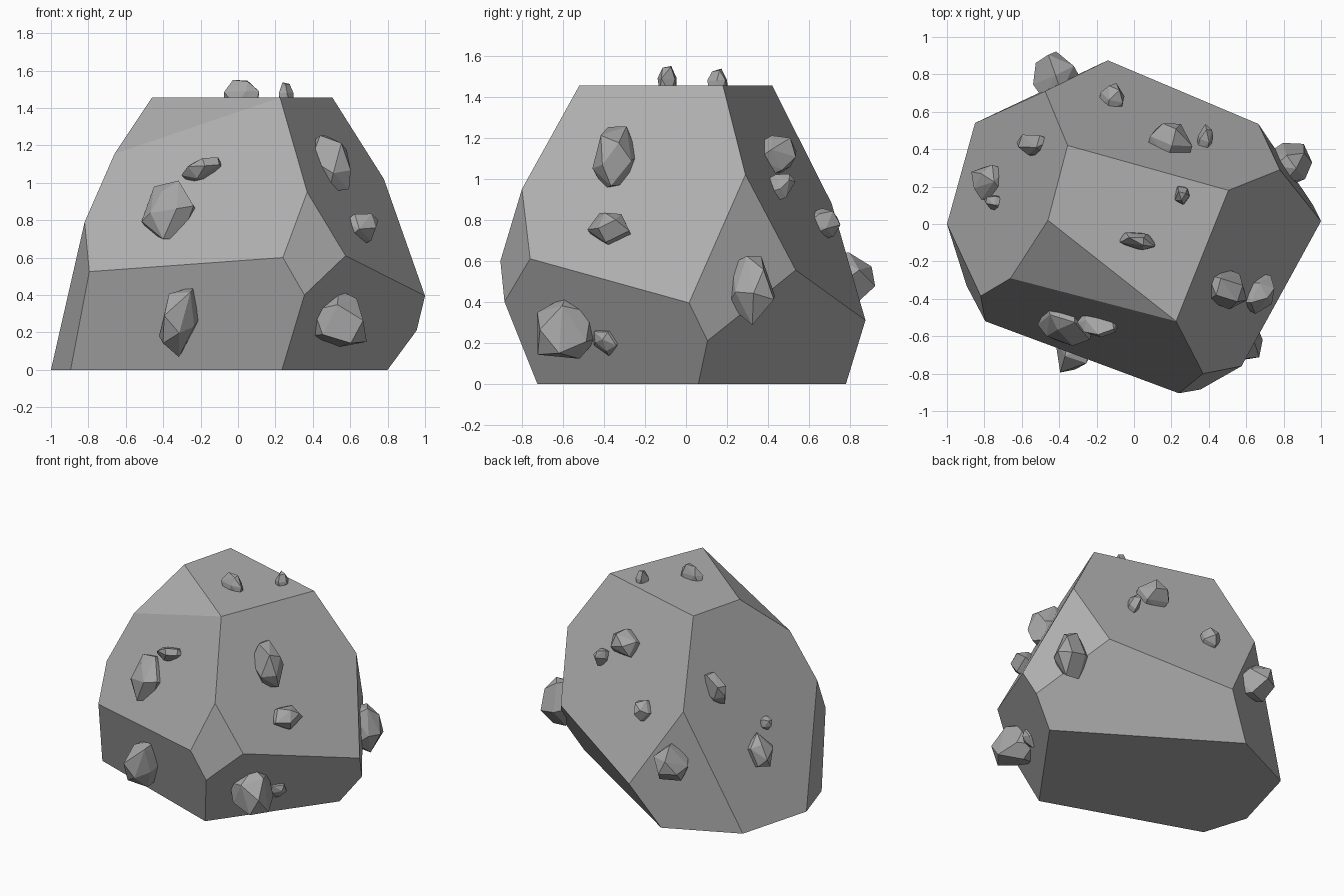
import bpy, bmesh, math, random
from mathutils import Vector
from mathutils.bvhtree import BVHTree

if "Cube" in bpy.data.objects:
    bpy.data.objects.remove(bpy.data.objects["Cube"])

random.seed(4)


def grey(name, value):
    mat = bpy.data.materials.new(name)
    mat.diffuse_color = (value, value, value, 1)
    mat.use_nodes = True
    mat.node_tree.nodes["Principled BSDF"].inputs["Base Color"].default_value = mat.diffuse_color
    return mat


stone = grey("stone", .43)
chip_stone = grey("chip_stone", .38)


def hull_object(name, points, mat):
    """Flat-faced convex solid around a few points."""
    bm = bmesh.new()
    for p in points:
        bm.verts.new(p)
    res = bmesh.ops.convex_hull(bm, input=bm.verts[:])
    loose = [g for g in res["geom_interior"] if isinstance(g, bmesh.types.BMVert)]
    bmesh.ops.delete(bm, geom=loose, context='VERTS')
    bmesh.ops.dissolve_limit(bm, angle_limit=math.radians(5),
                             verts=bm.verts[:], edges=bm.edges[:])
    bmesh.ops.recalc_face_normals(bm, faces=bm.faces[:])
    mesh = bpy.data.meshes.new(name)
    bm.to_mesh(mesh)
    mesh.materials.append(mat)
    tree = BVHTree.FromBMesh(bm)
    bm.free()
    bpy.context.collection.objects.link(bpy.data.objects.new(name, mesh))
    return tree


# Main boulder: corners of its large flat facets
corners = [
    (-.46, .02, 1.455), (-.355, .42, 1.455), (.505, .18, 1.455), (.225, -.52, 1.455),
    (-.66, -.29, 1.155), (-.82, -.385, .79), (-.795, -.52, .525),
    (.24, -.905, .60), (.37, -.80, .95), (.355, -.885, .40), (.575, -.76, .61),
    (1.0, .015, .395), (.955, .105, .21), (.78, .29, 1.02), (.665, .535, .555),
    (-.14, .875, .31), (-.475, .71, .88),
    (-1.0, 0, 0), (-.895, -.33, 0), (.235, -.725, 0), (.80, .06, 0),
    (-.34, .78, 0), (-.85, .54, 0)]
surface = hull_object("boulder", corners, stone)

# Viewing rays used to seat the chips: origin builder and direction
VIEWS = {
    "F": (lambda a, b: Vector((a, -5, b)), Vector((0, 1, 0))),
    "B": (lambda a, b: Vector((a, 5, b)), Vector((0, -1, 0))),
    "R": (lambda a, b: Vector((5, a, b)), Vector((-1, 0, 0))),
    "T": (lambda a, b: Vector((a, b, 5)), Vector((0, 0, -1)))}


def chip(name, view, a, b, width, length, rise, roll):
    """Faceted stone seated on the boulder and pointing along its normal."""
    make, ray = VIEWS[view]
    start = make(a, b)
    _, n, _, _ = surface.ray_cast(start, ray)
    shift = n * rise * .4
    shift -= ray * shift.dot(ray)
    base, n, _, _ = surface.ray_cast(start - shift, ray)
    up = Vector((0, 1, 0)) if n.z > .95 else Vector((0, 0, 1))
    v = (up - n * up.dot(n)).normalized()
    u = v.cross(n)
    r = math.radians(roll)
    u, v = u * math.cos(r) + v * math.sin(r), v * math.cos(r) - u * math.sin(r)
    pts = []
    for count, scale, height in ((5, 1, -.04), (5, 1.04, rise * .35), (3, .55, rise)):
        turn = random.uniform(0, 1)
        for i in range(count):
            t = (i + turn + random.uniform(-.2, .2)) * math.tau / count
            h = height * (random.uniform(.85, 1.05) if height > 0 else 1)
            pts.append(base + u * (math.cos(t) * width / 2 * scale)
                       + v * (math.sin(t) * length / 2 * scale) + n * h)
    hull_object(name, pts, chip_stone)


# Chips: view, position in it, width, length, rise, roll
chips = {
    "front_chip_large": ("F", -.38, .86, .29, .33, .08, 0),
    "front_chip_sliver": ("F", -.20, 1.08, .22, .10, .09, 25),
    "front_chip_low": ("F", -.33, .25, .19, .40, .19, -15),
    "right_chip_high": ("R", -.36, 1.12, .20, .33, .13, 0),
    "right_chip_mid": ("R", -.38, .77, .22, .16, .10, -10),
    "right_chip_low": ("R", -.62, .24, .29, .30, .21, 10),
    "right_chip_small": ("R", -.40, .20, .13, .14, .04, 25),
    "side_chip": ("R", .34, .46, .22, .34, .14, 0),
    "top_chip_long": ("T", .02, -.09, .20, .09, .10, -8),
    "top_chip_small": ("T", .255, .155, .08, .10, .08, 0),
    "back_chip_large": ("T", .20, .465, .24, .19, .12, 0),
    "back_chip_small": ("T", .385, .47, .08, .13, .10, 0),
    "back_chip_low": ("T", -.11, .69, .13, .15, .09, 20),
    "left_chip_high": ("T", -.56, .43, .12, .25, .09, 15),
    "left_chip_large": ("T", -.80, .23, .19, .25, .10, 0),
    "left_chip_small": ("T", -.76, .12, .08, .09, .07, 0),
    "rear_corner_chip": ("B", -.43, .50, .24, .27, .16, 0)}
for name, spec in chips.items():
    chip(name, *spec)
